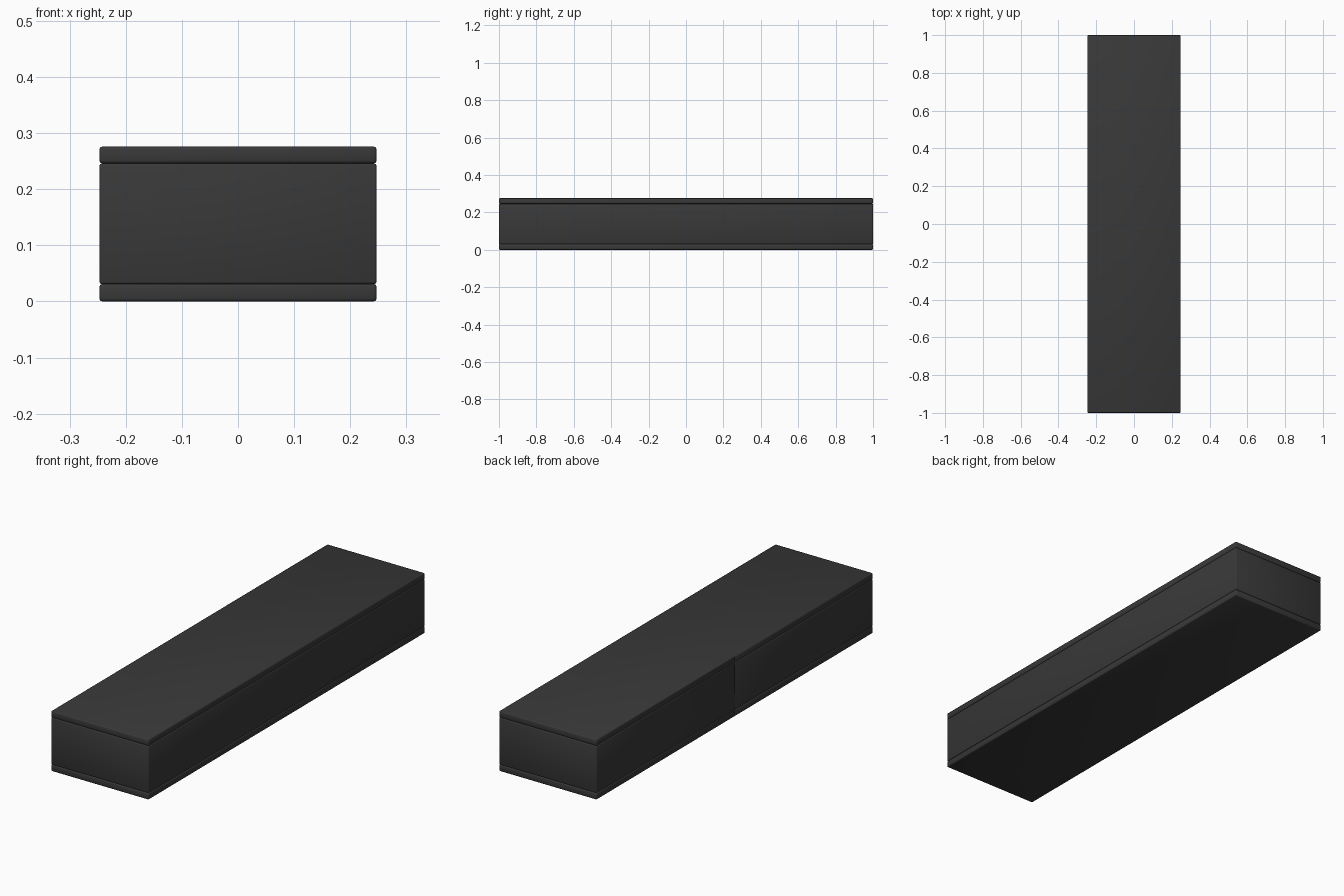
import bpy, bmesh
from mathutils import Vector

if "Cube" in bpy.data.objects:
    bpy.data.objects.remove(bpy.data.objects["Cube"])

mat = bpy.data.materials.new("charcoal")
mat.diffuse_color = (0.04, 0.04, 0.04, 1)
mat.use_nodes = True
mat.node_tree.nodes["Principled BSDF"].inputs["Base Color"].default_value = mat.diffuse_color

W, L = 0.494, 2.0


def slab(name, z0, z1, bevel):
    """Soft-edged slab with a shallow seam halfway along its left side."""
    bm = bmesh.new()
    bmesh.ops.create_cube(bm, size=1)
    for v in bm.verts:
        v.co = Vector((v.co.x * W, v.co.y * L, (z0 + z1) / 2 + v.co.z * (z1 - z0)))
    bmesh.ops.bevel(bm, geom=bm.edges[:], offset=bevel, segments=2,
                    profile=0.5, affect='EDGES')
    # seam: three cuts, the middle one pushed inwards
    for y in (-0.003, 0, 0.003):
        bmesh.ops.bisect_plane(bm, geom=bm.verts[:] + bm.edges[:] + bm.faces[:],
                               plane_co=(0, y, 0), plane_no=(0, 1, 0))
    for v in bm.verts:
        if abs(v.co.y) < 1e-4 and v.co.x < -W / 2 + 1e-4:
            v.co.x += 0.004
    bmesh.ops.recalc_face_normals(bm, faces=bm.faces[:])
    for f in bm.faces:
        f.smooth = True
    me = bpy.data.meshes.new(name)
    bm.to_mesh(me)
    bm.free()
    me.materials.append(mat)
    ob = bpy.data.objects.new(name, me)
    bpy.context.collection.objects.link(ob)
    return ob


# base strip, main block and top strip, separated by fine grooves
slab("bottom_strip", 0.0, 0.031, 0.005)
slab("main_block", 0.031, 0.246, 0.004)
slab("top_strip", 0.246, 0.276, 0.005)
